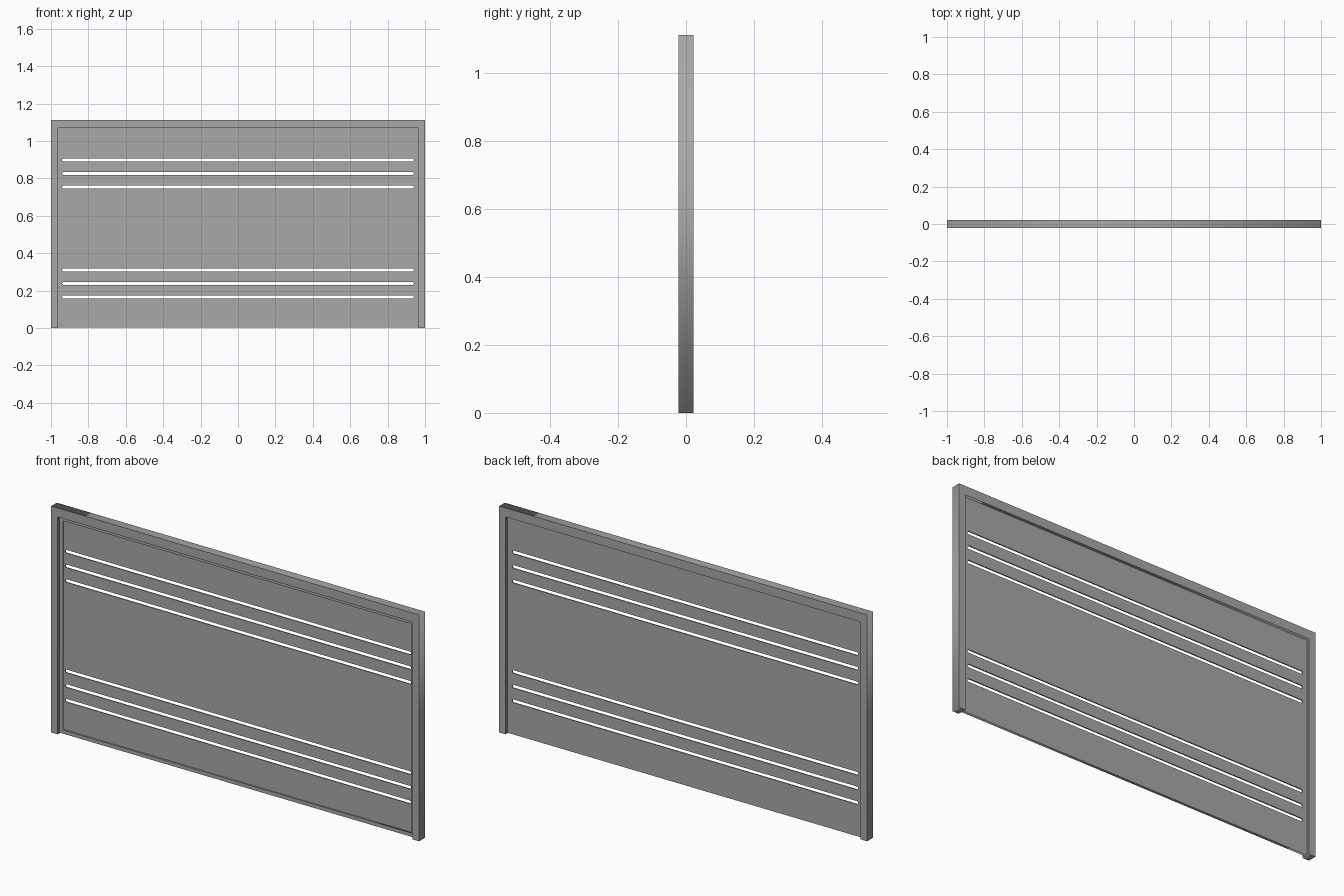
import bpy, math

if "Cube" in bpy.data.objects:
    bpy.data.objects.remove(bpy.data.objects["Cube"])

grey = bpy.data.materials.new("warm grey metal")
grey.diffuse_color = (0.40, 0.395, 0.385, 1)
grey.use_nodes = True
grey.node_tree.nodes["Principled BSDF"].inputs["Base Color"].default_value = grey.diffuse_color

W, TOP, D = 1.0, 1.112, 0.022          # half width, height, half depth
IN_X, IN_Z = 0.965, 1.068              # frame opening


def slot(z, half=0.941, r=0.008, steps=4):
    """Rounded slot outline in (x, z)."""
    pts = []
    for side in (1, -1):
        for i in range(steps + 1):
            a = -math.pi / 2 + math.pi * i / steps
            pts.append((side * (half - r + r * math.cos(a)),
                        z + side * r * math.sin(a)))
    return pts


def rect(x, z0, z1):
    return [(-x, z0), (x, z0), (x, z1), (-x, z1)]


def plate(name, outlines, y0, y1):
    """Flat filled profile in the xz plane (inner outlines are holes), y0..y1 deep."""
    cu = bpy.data.curves.new(name, 'CURVE')
    cu.dimensions = '2D'
    cu.fill_mode = 'BOTH'
    cu.extrude = (y1 - y0) / 2
    for pts in outlines:
        sp = cu.splines.new('POLY')
        sp.points.add(len(pts) - 1)
        for p, (x, z) in zip(sp.points, pts):
            p.co = (x, z, 0, 1)
        sp.use_cyclic_u = True
    ob = bpy.data.objects.new(name, cu)
    bpy.context.collection.objects.link(ob)
    ob.rotation_euler = (math.pi / 2, 0, 0)
    ob.location = (0, (y0 + y1) / 2, 0)
    cu.materials.append(grey)
    bpy.ops.object.select_all(action='DESELECT')
    ob.select_set(True)
    bpy.context.view_layer.objects.active = ob
    bpy.ops.object.convert(target='MESH')
    bpy.ops.object.transform_apply(location=True, rotation=True, scale=True)
    return bpy.context.object


# Door frame: two posts and a lintel as one arch
plate("door_frame", [[(-W, 0), (-IN_X, 0), (-IN_X, IN_Z), (IN_X, IN_Z),
                      (IN_X, 0), (W, 0), (W, TOP), (-W, TOP)]], -D, D)

# Thin door sheet with two groups of three ventilation slots
slots = [slot(c + k * 0.072) for c in (0.238, 0.826) for k in (-1, 0, 1)]
plate("door_panel", [rect(IN_X, 0.002, IN_Z)] + slots, 0.001, 0.007)

# Raised rim around the front of the sheet
plate("door_rim", [rect(IN_X, 0.002, IN_Z), rect(0.948, 0.02, 1.048)], -0.006, 0.001)
